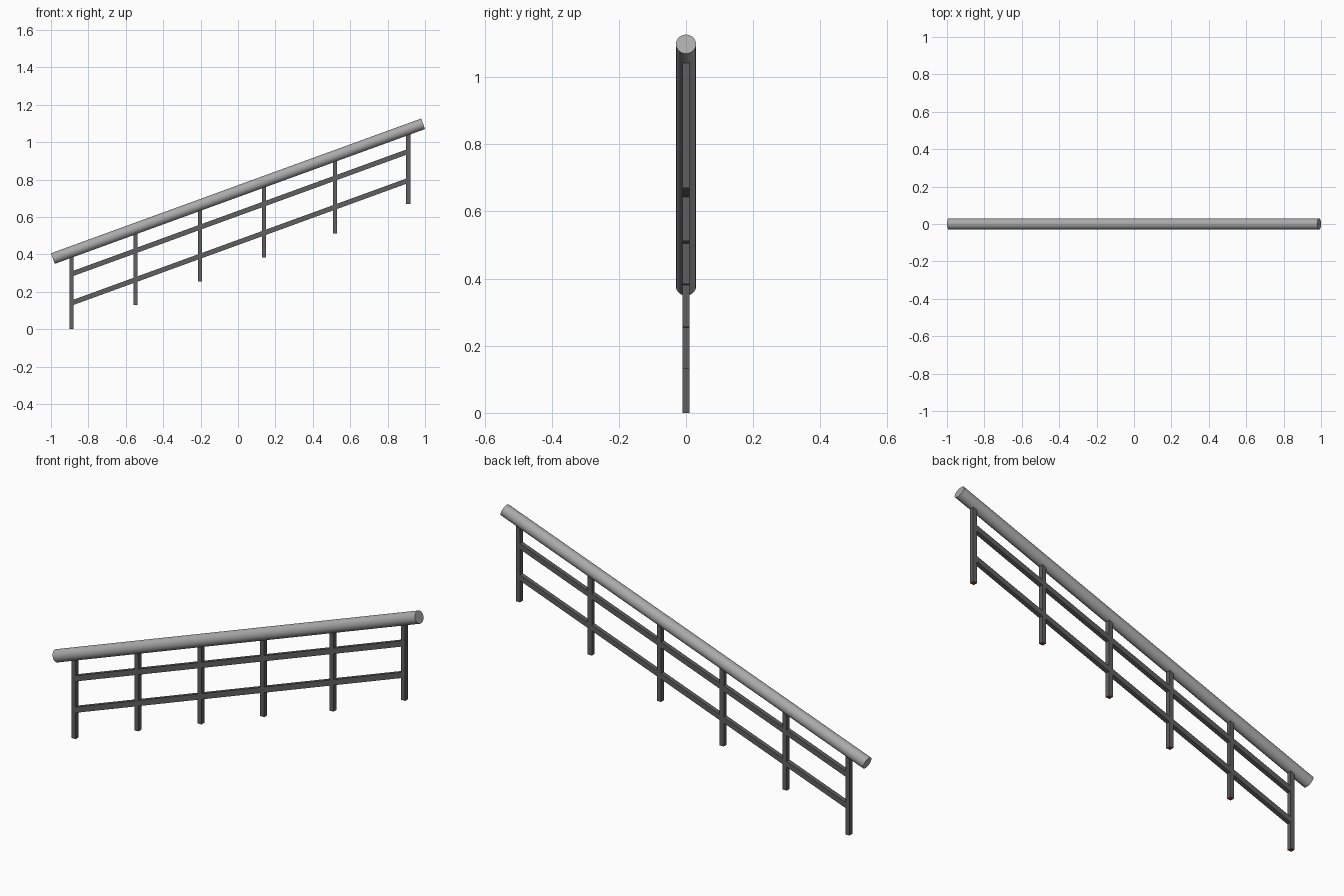
import bpy, bmesh, math
from mathutils import Matrix, Vector

if "Cube" in bpy.data.objects:
    bpy.data.objects.remove(bpy.data.objects["Cube"])

SLOPE = math.radians(20)
T = math.tan(SLOPE)
RAIL_Z = 0.738          # rail centre height at x = 0


def material(name, rgb):
    m = bpy.data.materials.new(name)
    m.diffuse_color = (*rgb, 1)
    m.use_nodes = True
    m.node_tree.nodes["Principled BSDF"].inputs["Base Color"].default_value = m.diffuse_color
    return m


light_metal = material("light_grey_metal", (0.40, 0.40, 0.40))
dark_metal = material("dark_grey_metal", (0.115, 0.115, 0.118))
foot_red = material("foot_red_brown", (0.30, 0.06, 0.03))


def finish(name, bm, *mats):
    me = bpy.data.meshes.new(name)
    bm.to_mesh(me)
    bm.free()
    ob = bpy.data.objects.new(name, me)
    bpy.context.collection.objects.link(ob)
    for m in mats:
        me.materials.append(m)
    return ob


# Sloping round handrail
bm = bmesh.new()
length = 2 * (1 - 0.03 * math.sin(SLOPE)) / math.cos(SLOPE)
bmesh.ops.create_cone(bm, cap_ends=True, segments=32, radius1=0.03, radius2=0.03, depth=length,
                      matrix=Matrix.Translation((0, 0, RAIL_Z)) @ Matrix.Rotation(math.pi / 2 - SLOPE, 4, 'Y'))
for f in bm.faces:
    f.smooth = len(f.verts) == 4
for e in bm.edges:
    e.smooth = all(len(f.verts) == 4 for f in e.link_faces)
finish("handrail", bm, light_metal)

# Vertical square posts, tops tucked into the rail
posts = [(-0.89, 0.0), (-0.547, 0.13), (-0.203, 0.256), (0.14, 0.384), (0.518, 0.512), (0.91, 0.67)]
W = 0.022
for i, (x, z0) in enumerate(posts):
    z1 = RAIL_Z + x * T - 0.02
    bm = bmesh.new()
    bmesh.ops.create_cube(bm, size=1, matrix=Matrix.Translation((x, 0, (z0 + z1) / 2))
                          @ Matrix.Diagonal((W, W, z1 - z0, 1)))
    bm.normal_update()
    for f in bm.faces:
        f.material_index = 1 if f.normal.z < -0.9 else 0
    finish(f"post_{i + 1}", bm, dark_metal, foot_red)

# Two sloping square bars between the end posts
for name, drop in (("upper_bar", 0.119), ("lower_bar", 0.274)):
    bm = bmesh.new()
    bmesh.ops.create_cube(bm, size=1)
    for v in bm.verts:
        x = 0.01 + v.co.x * 1.80
        v.co = Vector((x, v.co.y * W, RAIL_Z - drop + x * T + v.co.z * 0.028))
    finish(name, bm, dark_metal)
